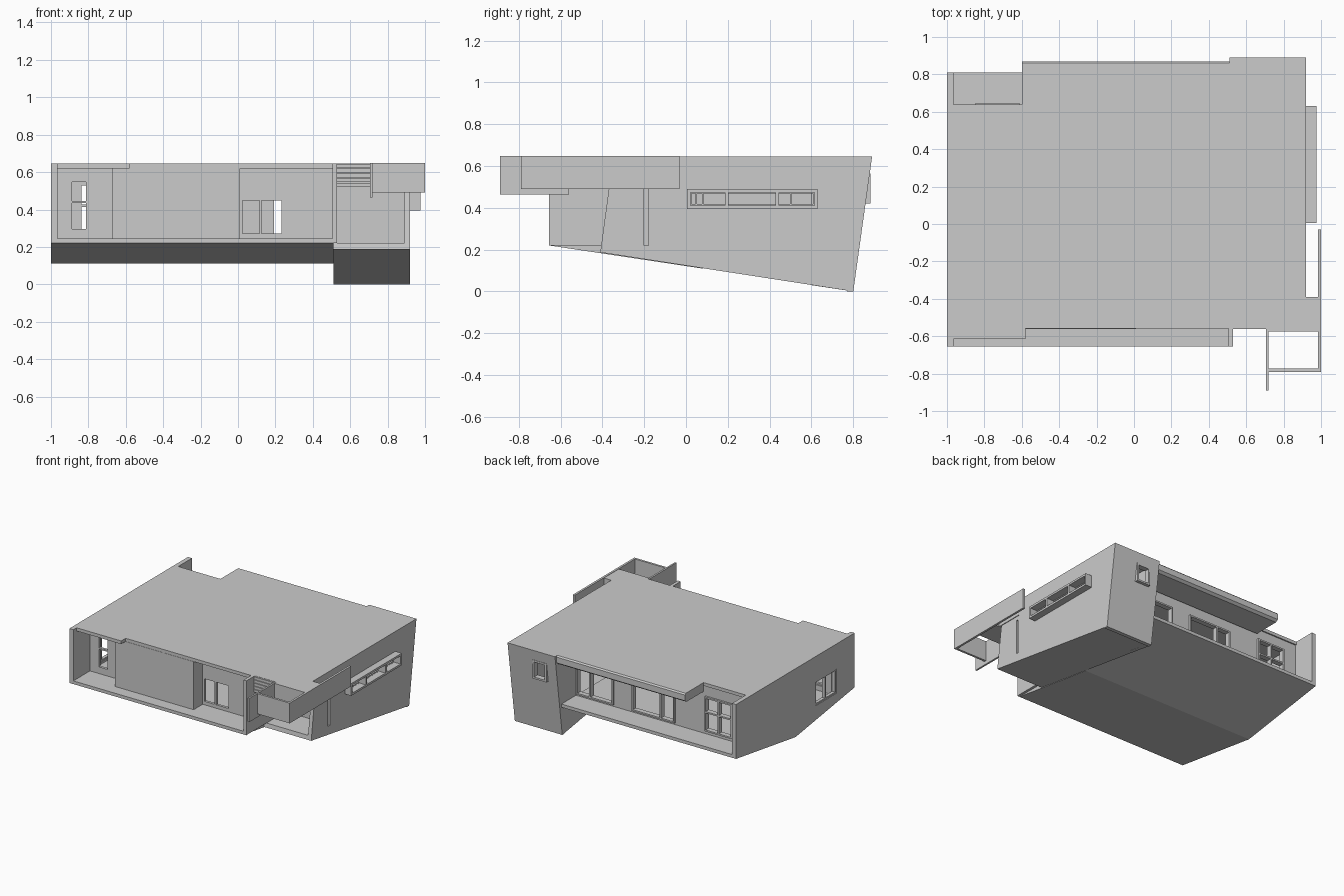
import bpy, bmesh

if "Cube" in bpy.data.objects:
    bpy.data.objects.remove(bpy.data.objects["Cube"])


def prism(name, x0, x1, profile):
    """Extrude a (y, z) outline along x."""
    bm = bmesh.new()
    a = [bm.verts.new((x0, y, z)) for y, z in profile]
    b = [bm.verts.new((x1, y, z)) for y, z in profile]
    n = len(a)
    bm.faces.new(a)
    bm.faces.new(b[::-1])
    for i in range(n):
        bm.faces.new((a[i], b[i], b[(i + 1) % n], a[(i + 1) % n]))
    bmesh.ops.recalc_face_normals(bm, faces=bm.faces)
    me = bpy.data.meshes.new(name)
    bm.to_mesh(me)
    bm.free()
    ob = bpy.data.objects.new(name, me)
    bpy.context.collection.objects.link(ob)
    return ob


def box(name, x0, x1, y0, y1, z0, z1):
    return prism(name, x0, x1, [(y0, z0), (y1, z0), (y1, z1), (y0, z1)])


def cut(ob, *bounds):
    """Cut a box-shaped opening out of a wall."""
    tool = box("cutter", *bounds)
    tool.hide_render = True
    mod = ob.modifiers.new("opening", 'BOOLEAN')
    mod.operation, mod.object, mod.solver = 'DIFFERENCE', tool, 'EXACT'
    bpy.context.view_layer.objects.active = ob
    bpy.ops.object.modifier_apply(modifier=mod.name)
    bpy.data.objects.remove(tool)


def frame(name, axis, u0, u1, d0, d1, z0, z1, t=0.012, posts=(), rails=()):
    """Window frame whose width runs along the given axis; d is its depth."""
    bars = [(u0, u0 + t, z0, z1), (u1 - t, u1, z0, z1),
            (u0 + t, u1 - t, z0, z0 + t), (u0 + t, u1 - t, z1 - t, z1)]
    bars += [(p - t / 2, p + t / 2, z0 + t, z1 - t) for p in posts]
    bars += [(u0 + t, u1 - t, r - t / 2, r + t / 2) for r in rails]
    for a, b, c, d in bars:
        if axis == 'x':
            box(name, a, b, d0, d1, c, d)
        else:
            box(name, d0, d1, a, b, c, d)


TOP = 0.645


def back_y(z):
    """Leaning back face of the side wing."""
    return 0.80 + 0.09 * z / TOP


# Keel-shaped base under the main house and sloped base under the wing
prism("main_base", -1, 0.51, [(-0.655, 0.22), (0.075, 0.11), (0.81, 0.22), (0.81, 0.245), (-0.655, 0.245)])
box("front_base_end", 0.51, 0.53, -0.655, -0.39, 0.22, 0.245)
prism("wing_base", 0.51, 0.92, [(-0.41, 0.187), (0.80, 0), (back_y(0.22), 0.22), (-0.405, 0.22)])

# Roof panels
box("roof", -1, 0.51, -0.56, 0.64, 0.62, TOP)
box("roof_front_strip", -1, -0.58, -0.615, -0.56, 0.62, TOP)
prism("wing_roof", 0.51, 0.92, [(-0.17, 0.62), (back_y(0.62), 0.62), (back_y(TOP), TOP), (-0.17, TOP)])

# Left side wall with window
left = box("left_wall", -1, -0.965, -0.655, 0.81, 0.22, TOP)
cut(left, -1.1, -0.9, -0.43, -0.17, 0.26, 0.45)
frame("left_window", 'y', -0.43, -0.17, -0.995, -0.97, 0.26, 0.45, posts=[-0.3])

# Right wall with slit and ribbon window openings
right = prism("right_wall", 0.89, 0.92, [(-0.41, 0.187), (0.80, 0), (back_y(TOP), TOP), (-0.17, TOP),
                                         (-0.17, 0.52), (-0.365, 0.52)])
cut(right, 0.8, 1, -0.20, -0.18, 0.215, 0.49)
cut(right, 0.8, 1, 0.02, 0.62, 0.412, 0.48)
frame("ribbon_window_box", 'y', 0.005, 0.63, 0.88, 0.975, 0.395, 0.49, t=0.016, posts=[0.195, 0.437])
frame("ribbon_window_sash", 'y', 0.02, 0.615, 0.90, 0.915, 0.411, 0.475, t=0.007,
      posts=[0.05, 0.08, 0.5])

# Leaning back wall of the wing with projecting window
wing_back = prism("wing_back_wall", 0.51, 0.92, [(0.77, 0), (0.80, 0), (back_y(TOP), TOP), (0.86, TOP)])
cut(wing_back, 0.60, 0.70, 0.7, 1, 0.43, 0.56)
frame("wing_back_window", 'x', 0.59, 0.71, 0.84, 0.882, 0.42, 0.565, t=0.014)
prism("wing_inner_wall", 0.51, 0.54, [(0.60, 0.03), (0.80, 0), (back_y(TOP), TOP), (0.60, TOP)])

# Recessed front facade, projecting wall block and end wall
front = box("front_wall", -0.965, 0.51, -0.45, -0.42, 0.245, 0.62)
cut(front, -0.90, -0.80, -0.6, -0.3, 0.285, 0.56)
cut(front, 0.012, 0.245, -0.6, -0.3, 0.26, 0.46)
frame("front_narrow_window", 'x', -0.90, -0.80, -0.45, -0.43, 0.285, 0.56, rails=[0.44])
frame("front_wide_window", 'x', 0.012, 0.245, -0.45, -0.43, 0.26, 0.46, posts=[0.12])
box("front_wall_block", -0.67, 0.01, -0.562, -0.45, 0.245, 0.62)
box("front_end_wall", 0.505, 0.53, -0.655, -0.14, 0.22, TOP)

# Recessed back facade with three window groups
back = box("back_wall", -0.965, 0.51, 0.60, 0.63, 0.245, 0.62)
for name, x0, x1, z0, z1, posts, rails in (
        ("kitchen_window", -0.85, -0.61, 0.27, 0.54, [-0.73], [0.42]),
        ("sliding_door", -0.35, 0.02, 0.26, 0.50, [-0.23], []),
        ("corner_window", 0.18, 0.50, 0.26, 0.50, [0.38], [])):
    cut(back, x0, x1, 0.5, 0.7, z0, z1)
    frame(name, 'x', x0, x1, 0.605, 0.645, z0, z1, posts=posts, rails=rails)

# Back canopy over the terrace
prism("back_canopy", -0.60, 0.51, [(0.64, 0.575), (0.85, 0.575), (0.87, 0.59), (0.87, 0.635), (0.86, TOP), (0.64, TOP)])

# Entry recess and its roof with boarded fascia
box("entry_wall", 0.53, 0.89, -0.17, -0.14, 0.20, 0.62)
box("entry_roof", 0.53, 0.92, -0.55, -0.17, 0.525, TOP)
box("entry_roof_extension", 0.92, 0.985, -0.575, -0.39, 0.525, TOP)
for i in range(5):
    z = 0.522 + i * 0.025
    box("entry_fascia_board", 0.53, 0.71, -0.562, -0.55, z, z + 0.021)
box("entry_fascia_right", 0.71, 0.92, -0.575, -0.55, 0.525, TOP)

# Screen walls framing the entry
box("screen_side", 0.983, 1.0, -0.79, -0.03, 0.49, 0.648)
box("screen_front", 0.72, 0.983, -0.79, -0.773, 0.49, 0.648)
box("screen_fin", 0.706, 0.72, -0.89, -0.56, 0.463, 0.648)
